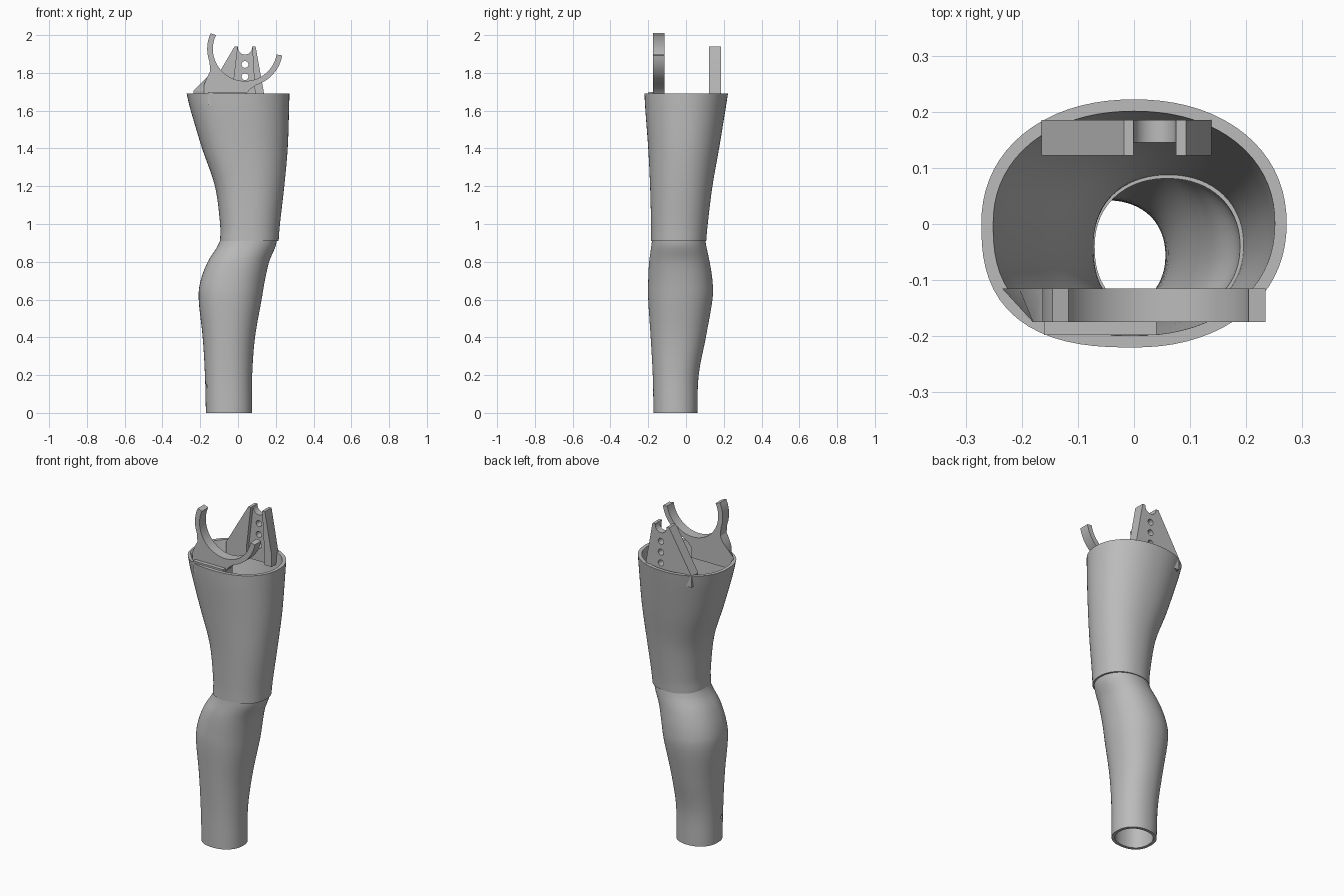
import bpy, bmesh, math
from mathutils import Vector

old = bpy.data.objects.get("Cube")
if old:
    bpy.data.objects.remove(old)

mat = bpy.data.materials.new("plain_grey")
mat.use_nodes = True
GREY = (0.5, 0.5, 0.5, 1)
mat.diffuse_color = GREY
mat.node_tree.nodes["Principled BSDF"].inputs["Base Color"].default_value = GREY


def finish(name, bm, angle=30):
    bmesh.ops.recalc_face_normals(bm, faces=bm.faces)
    mesh = bpy.data.meshes.new(name)
    bm.to_mesh(mesh)
    bm.free()
    mesh.materials.append(mat)
    ob = bpy.data.objects.new(name, mesh)
    bpy.context.collection.objects.link(ob)
    bpy.ops.object.select_all(action='DESELECT')
    bpy.context.view_layer.objects.active = ob
    ob.select_set(True)
    bpy.ops.object.shade_smooth_by_angle(angle=math.radians(angle))
    return ob


def smooth_rows(rows, steps=5):
    """Catmull-Rom interpolation between section rows."""
    pts = [Vector(r) for r in rows]
    out = []
    for i in range(len(pts) - 1):
        b, c = pts[i], pts[i + 1]
        a = pts[i - 1] if i else b * 2 - c
        d = pts[i + 2] if i + 2 < len(pts) else c * 2 - b
        for k in range(steps):
            t = k / steps
            out.append(b + (c - a) * t / 2 + (a * 2 - b * 5 + c * 4 - d) * t**2 / 2
                       + (b * 3 - a - c * 3 + d) * t**3 / 2)
    return out + [pts[-1]]


def ring(bm, row, inset, corner, n=72):
    """Rounded section; the front right-hand corner may be squarer."""
    z, x0, x1, y0, y1 = row
    cx, cy = (x0 + x1) / 2, (y0 + y1) / 2
    rx, ry = (x1 - x0) / 2 - inset, (y1 - y0) / 2 - inset
    verts = []
    for k in range(n):
        a = math.tau * k / n
        c, s = math.cos(a), math.sin(a)
        p = corner if c < 0 and s < 0 else 2.15
        r = (abs(c)**p + abs(s)**p) ** (-1 / p)
        verts.append(bm.verts.new((cx + rx * r * c, cy + ry * r * s, z)))
    return verts


def shell(name, rows, wall, corner):
    bm = bmesh.new()
    rows = smooth_rows(rows)
    loops = [ring(bm, r, 0, corner) for r in rows]
    loops += [ring(bm, r, wall, corner) for r in reversed(rows)]
    for a, b in zip(loops, loops[1:] + loops[:1]):
        for k in range(len(a)):
            j = (k + 1) % len(a)
            bm.faces.new((a[k], a[j], b[j], b[k]))
    return finish(name, bm, 40)


def plate(name, outline, y0, y1):
    """Extrude an x-z outline from y0 to y1."""
    bm = bmesh.new()
    face = bm.faces.new([bm.verts.new((x, y0, z)) for x, z in outline])
    ext = bmesh.ops.extrude_face_region(bm, geom=[face])
    moved = [v for v in ext["geom"] if isinstance(v, bmesh.types.BMVert)]
    bmesh.ops.translate(bm, verts=moved, vec=(0, y1 - y0, 0))
    return finish(name, bm)


def arc(cx, cz, r, a0, a1, n):
    angles = [math.radians(a0 + (a1 - a0) * k / n) for k in range(n + 1)]
    return [(cx + r * math.cos(a), cz + r * math.sin(a)) for a in angles]


def drill(target, centre, radius, depth, rot):
    bpy.ops.mesh.primitive_cylinder_add(vertices=24, radius=radius, depth=depth,
                                        location=centre, rotation=rot)
    cutter = bpy.context.object
    cutter.name = "hole_cutter"
    mod = target.modifiers.new("hole", 'BOOLEAN')
    mod.object, mod.solver = cutter, 'EXACT'
    bpy.context.view_layer.objects.active = target
    bpy.ops.object.modifier_apply(modifier=mod.name)
    bpy.data.objects.remove(cutter)


# Thigh shell: rows are z, x min, x max, y min, y max
shell("thigh_shell", [
    (0.91, -0.095, 0.215, -0.185, 0.107), (1.0, -0.095, 0.222, -0.185, 0.115),
    (1.2, -0.122, 0.245, -0.19, 0.14), (1.4, -0.19, 0.263, -0.20, 0.175),
    (1.6, -0.25, 0.27, -0.215, 0.208), (1.69, -0.272, 0.272, -0.22, 0.222),
], 0.021, 2.6)

# Calf shell, tucked just inside the thigh at the knee
calf = shell("calf_shell", [
    (0, -0.17, 0.075, -0.172, 0.06), (0.2, -0.175, 0.075, -0.176, 0.067),
    (0.4, -0.187, 0.09, -0.187, 0.105), (0.6, -0.208, 0.125, -0.20, 0.14),
    (0.7, -0.198, 0.142, -0.20, 0.14), (0.8, -0.16, 0.165, -0.195, 0.125),
    (0.88, -0.11, 0.198, -0.184, 0.108), (0.93, -0.088, 0.207, -0.178, 0.099),
], 0.018, 2.4)
drill(calf, (-0.165, -0.1, 0.14), 0.012, 0.08, (0, math.pi / 2, 0))

# Front cradle: open ring with a flared foot
CX, CZ = 0.037, 1.927
outline = (arc(CX, CZ, 0.17, 154.6, 350, 40) + arc(CX, CZ, 0.2, 350, 287, 14)
           + [(0.06, 1.71), (0.045, 1.69), (0.045, 1.63), (-0.235, 1.63),
              (-0.235, 1.705), (-0.205, 1.735), (-0.165, 1.775), (-0.147, 1.81)]
           + arc(CX, CZ, 0.2, 200, 155.5, 10))
cradle = plate("front_cradle", outline, -0.175, -0.115)
for v in cradle.data.vertices:      # foot follows the curved wall
    if v.co.y < -0.17 and v.co.x < -0.18:
        v.co.x = -0.18
plate("cradle_pad", [(-0.16, 1.63), (0.04, 1.63), (0.04, 1.7), (-0.16, 1.7)], -0.198, -0.17)

# Rear bracket: notched panel with holes and two side ribs
notch = arc(CX, 1.935, 0.038, 180, 360, 14)
panel = plate("rear_panel", [(-0.165, 1.62), (-0.165, 1.69), (-0.018, 1.94), (-0.001, 1.94)]
              + notch + [(0.075, 1.94), (0.093, 1.94), (0.138, 1.69), (0.138, 1.62)],
              0.145, 0.185)
for z in (1.715, 1.78, 1.845):
    drill(panel, (CX, 0.165, z), 0.018, 0.2, (math.pi / 2, 0, 0))
plate("rear_rib_inner", [(-0.165, 1.62), (-0.165, 1.69), (-0.018, 1.94), (-0.001, 1.94),
                         (-0.03, 1.69), (-0.03, 1.62)], 0.122, 0.145)
plate("rear_rib_outer", [(0.09, 1.62), (0.09, 1.69), (0.075, 1.94), (0.093, 1.94),
                         (0.138, 1.69), (0.138, 1.62)], 0.122, 0.145)
